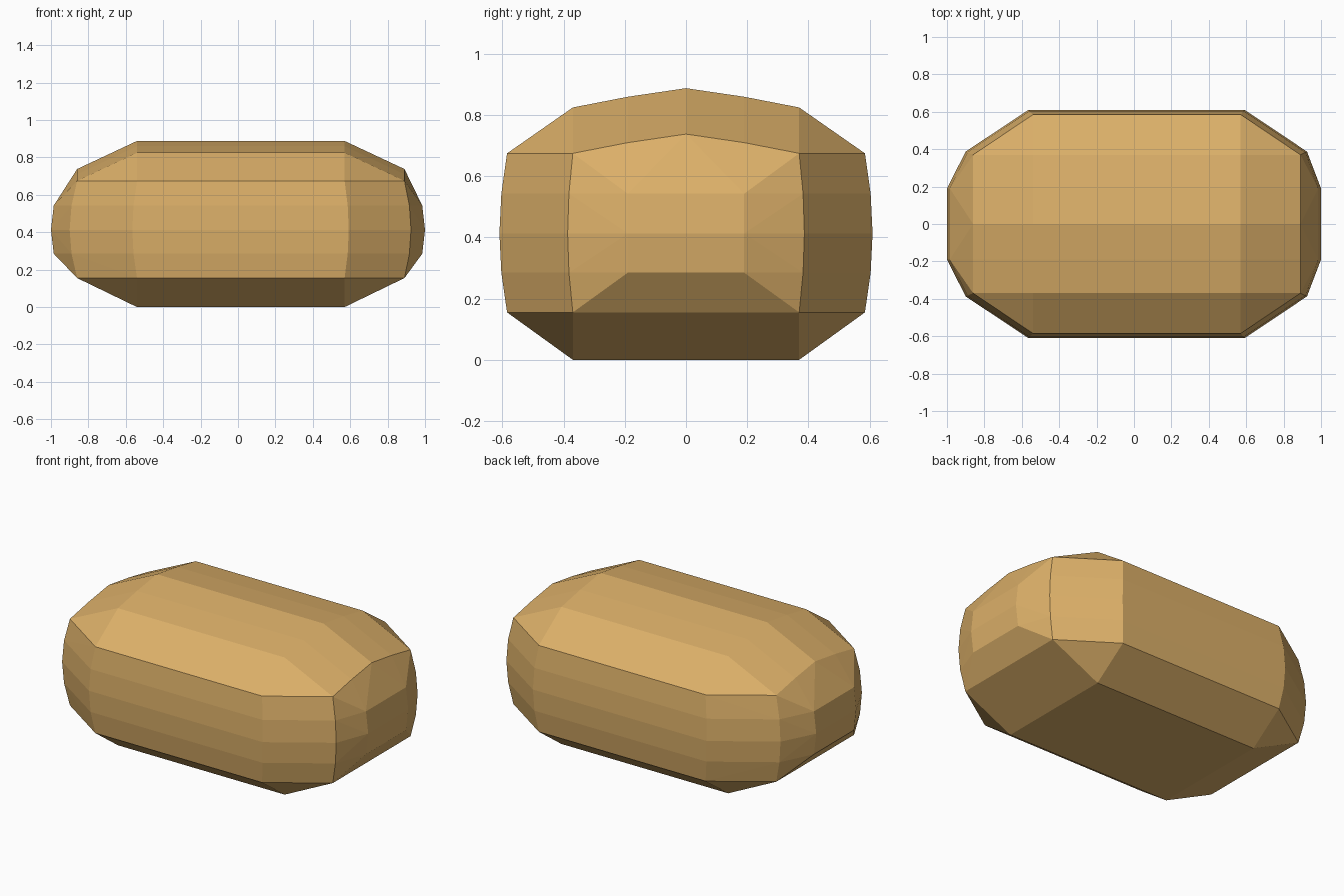
import bpy, bmesh, math

if "Cube" in bpy.data.objects:
    bpy.data.objects.remove(bpy.data.objects["Cube"])

# warm tan colour
tan = bpy.data.materials.new("warm_tan")
tan.diffuse_color = (0.71, 0.43, 0.14, 1)
tan.use_nodes = True
tan.node_tree.nodes["Principled BSDF"].inputs["Base Color"].default_value = tan.diffuse_color

points = set()


def add(x_left, x_right, y, z):
    """One ring point mirrored front/back, at both ends."""
    for x in (x_left, x_right):
        for s in (-1, 1):
            points.add((x, s * y, z))


# flat underside and gently ridged top with their sloped ends
add(-0.54, 0.57, 0.37, 0.0)
for y, z in ((0.37, 0.825), (0.19, 0.86), (0.0, 0.888)):
    add(-0.54, 0.57, y, z)
    add(-0.86, 0.89, y, z - 0.15)
add(-0.86, 0.89, 0.37, 0.155)

# bulging long sides and chamfered corners
for z, b in ((0.155, 0), (0.285, 0.75), (0.413, 1), (0.543, 0.75), (0.675, 0)):
    add(-0.54 - 0.025 * b, 0.57 + 0.022 * b, 0.585 + 0.025 * b, z)
    add(-0.86 - 0.04 * b, 0.89 + 0.035 * b, 0.37 + 0.017 * b, z)

# domed end caps
for x, z in ((0.985, 0.285), (1.0, 0.413), (0.985, 0.543)):
    add(-x, x, 0.19, z)

# wrap the profile points into one faceted block
bm = bmesh.new()
for p in sorted(points):
    bm.verts.new(p)
bmesh.ops.convex_hull(bm, input=bm.verts[:])
bmesh.ops.delete(bm, geom=[v for v in bm.verts if not v.link_faces], context='VERTS')
bmesh.ops.dissolve_limit(bm, angle_limit=math.radians(0.5),
                         verts=bm.verts[:], edges=bm.edges[:])
bmesh.ops.recalc_face_normals(bm, faces=bm.faces[:])

mesh = bpy.data.meshes.new("rounded_block")
bm.to_mesh(mesh)
bm.free()
mesh.materials.append(tan)
block = bpy.data.objects.new("rounded_block", mesh)
bpy.context.collection.objects.link(block)
